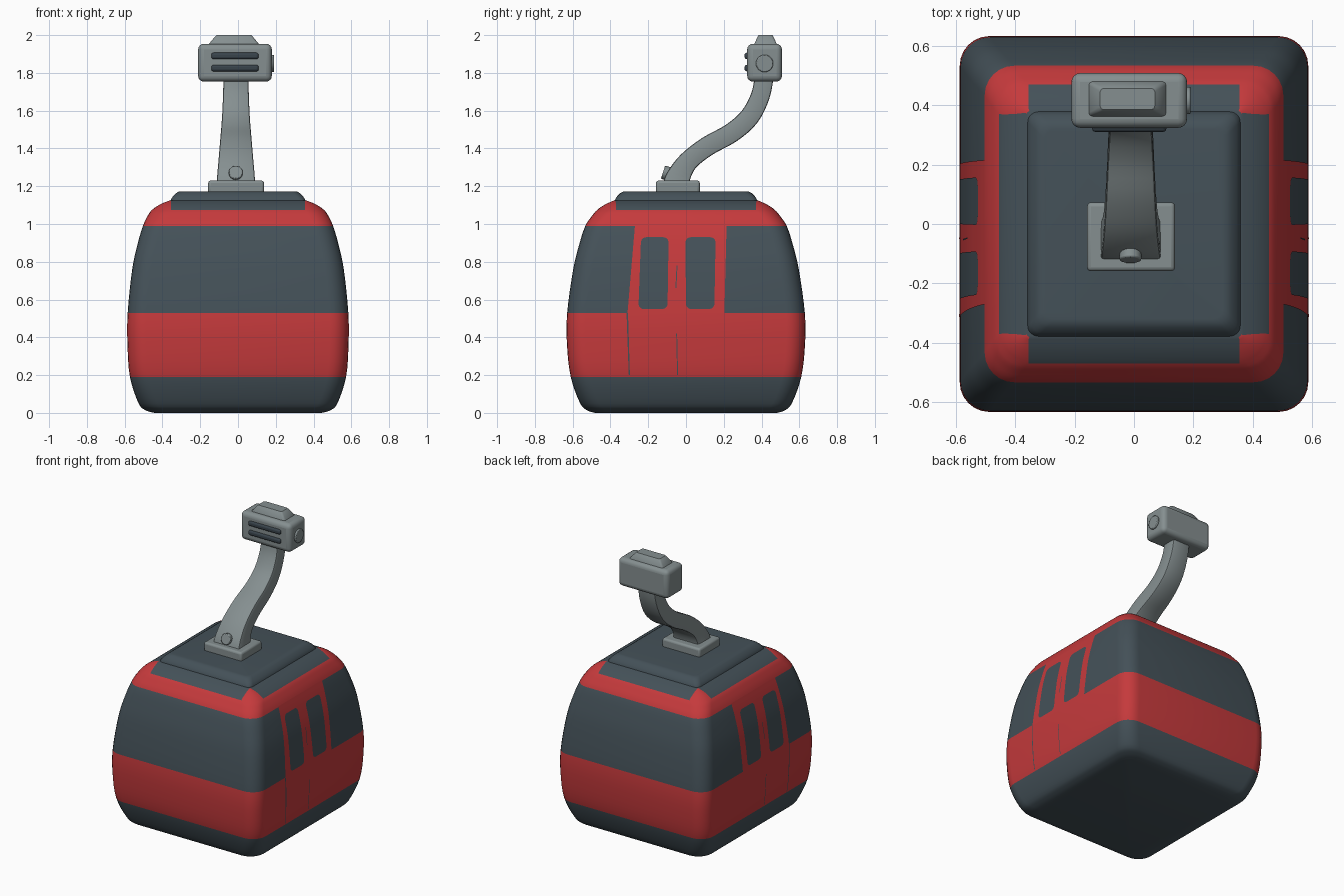
import bpy, bmesh, math
from mathutils import Vector, Euler

if "Cube" in bpy.data.objects:
    bpy.data.objects.remove(bpy.data.objects["Cube"])


def material(name, rgb):
    m = bpy.data.materials.new(name)
    m.diffuse_color = (*rgb, 1)
    m.use_nodes = True
    m.node_tree.nodes["Principled BSDF"].inputs["Base Color"].default_value = m.diffuse_color
    return m


SLATE = material("dark slate", (0.058, 0.082, 0.098))
RED = material("cabin red", (0.56, 0.042, 0.045))
GREY = material("metal grey", (0.235, 0.275, 0.28))
DARK = material("grille dark", (0.04, 0.056, 0.07))


def finish(obj, angle=35):
    bpy.ops.object.select_all(action='DESELECT')
    obj.select_set(True)
    bpy.context.view_layer.objects.active = obj
    bpy.ops.object.shade_smooth_by_angle(angle=math.radians(angle))
    return obj


def mesh_object(name, verts, faces, mats, indices=None):
    me = bpy.data.meshes.new(name)
    me.from_pydata(verts, [], faces)
    for m in mats:
        me.materials.append(m)
    if indices:
        me.polygons.foreach_set("material_index", indices)
    obj = bpy.data.objects.new(name, me)
    bpy.context.collection.objects.link(obj)
    return finish(obj)


def spline(points, steps):
    """Catmull-Rom curve through the points, any dimension."""
    p = [points[0]] + list(points) + [points[-1]]
    out = []
    for i in range(1, len(p) - 2):
        for k in range(steps):
            t = k / steps
            out.append(tuple(0.5 * (2 * b + (c - a) * t + (2 * a - 5 * b + 4 * c - d) * t * t
                                    + (3 * b - a - 3 * c + d) * t ** 3)
                             for a, b, c, d in zip(p[i - 1], p[i], p[i + 1], p[i + 2])))
    return out + [tuple(points[-1])]


def rounded_rect(hx, hy, r, n):
    """Counter-clockwise outline, n segments per corner."""
    pts = []
    for k, (sx, sy) in enumerate([(1, 1), (-1, 1), (-1, -1), (1, -1)]):
        for i in range(n + 1):
            a = math.pi / 2 * (k + i / n)
            pts.append((sx * (hx - r) + r * math.cos(a), sy * (hy - r) + r * math.sin(a)))
    return pts


def loft(name, rings, mats, rule=None):
    n = len(rings[0])
    verts = [v for ring in rings for v in ring]
    faces, idx = [], []
    for i in range(len(rings) - 1):
        for j in range(n):
            k = (j + 1) % n
            faces.append((i * n + j, i * n + k, (i + 1) * n + k, (i + 1) * n + j))
            idx.append(rule(i, j) if rule else 0)
    last = (len(rings) - 1) * n
    faces += [tuple(reversed(range(n))), tuple(range(last, last + n))]
    return mesh_object(name, verts, faces, mats, idx + [0, 0])


def box(name, center, size, bevel, mat, segments=3):
    bpy.ops.mesh.primitive_cube_add(size=1, location=center)
    obj = bpy.context.object
    obj.name = name
    obj.scale = size
    bpy.ops.object.transform_apply(location=False, rotation=False, scale=True)
    mod = obj.modifiers.new("bevel", 'BEVEL')
    mod.width, mod.segments = bevel, segments
    obj.data.materials.append(mat)
    return finish(obj)


def disc(name, center, radius, depth, rotation, mat):
    bpy.ops.mesh.primitive_cylinder_add(vertices=24, radius=radius, depth=depth,
                                        location=center, rotation=rotation)
    obj = bpy.context.object
    obj.name = name
    mod = obj.modifiers.new("bevel", 'BEVEL')
    mod.width, mod.segments, mod.limit_method = 0.005, 2, 'ANGLE'
    obj.data.materials.append(mat)
    return finish(obj)


# Cabin shell: height, half width, half depth; colours by height
PROFILE = [(0, 0.44, 0.48), (0.012, 0.485, 0.52), (0.05, 0.526, 0.56), (0.19, 0.572, 0.61),
           (0.36, 0.585, 0.63), (0.53, 0.584, 0.629), (0.76, 0.56, 0.597), (0.90, 0.53, 0.563),
           (0.99, 0.503, 0.533), (1.04, 0.48, 0.50), (1.075, 0.455, 0.47),
           (1.105, 0.41, 0.425), (1.125, 0.36, 0.38)]
STEPS, ARC = 4, 6
rows = spline(PROFILE, STEPS)


def cabin_colour(i, j):
    z = (rows[i][0] + rows[i + 1][0]) / 2
    corner = j % (ARC + 1) != ARC
    if z < 0.19 or 0.53 < z < 0.99 or (z > 1.075 and not corner):
        return 0
    return 1


loft("cabin_shell",
     [[(x, y, z) for x, y in rounded_rect(hx, hy, min(0.1, max(0.008, hx - 0.355)), ARC)]
      for z, hx, hy in rows], [SLATE, RED], cabin_colour)

# Raised roof panel
loft("roof_panel",
     [[(x, y, z) for x, y in rounded_rect(0.36 - d, 0.38 - d, 0.035, 4)]
      for z, d in [(1.10, 0), (1.125, 0.002), (1.145, 0.014), (1.163, 0.032), (1.171, 0.046), (1.173, 0.06)]],
     [SLATE])


def wall_x(z):
    for a, b in zip(rows, rows[1:]):
        if a[0] <= z <= b[0]:
            return a[1] + (b[1] - a[1]) * (z - a[0]) / (b[0] - a[0])


def side_plate(name, left, right, z0, z1, r, lift, mat):
    """Thin plate following both side walls; left/right give y at bottom and top."""
    levels = [(z0, 0), (z1, 0)]
    corner = [k * math.pi / 12 for k in range(7)] if r else [math.pi / 2]
    low = [(z0 + r * (1 - math.sin(math.pi / 2 - a)), r * (1 - math.sin(a))) for a in corner]
    mid = [(z0 + r + (z1 - z0 - 2 * r) * k / 16, 0) for k in range(1, 16)]
    if not r:
        low = [(z0, 0)]
    levels = low + mid + [(z0 + z1 - z, d) for z, d in reversed(low)]
    for side, s in (("right", 1), ("left", -1)):
        verts, faces = [], []
        for z, inset in levels:
            t = (z - z0) / (z1 - z0)
            x = s * (wall_x(z) + lift)
            verts.append((x, left[0] + (left[1] - left[0]) * t + inset, z))
            verts.append((x, right[0] + (right[1] - right[0]) * t - inset, z))
        for i in range(0, len(verts) - 2, 2):
            f = (i, i + 1, i + 3, i + 2)
            faces.append(f if s > 0 else f[::-1])
        mesh_object(f"{name}_{side}", verts, faces, [mat])


# Doors: red panel across the window band, two windows, thin seams
side_plate("door_panel", (-0.31, -0.27), (0.203, 0.215), 0.525, 0.995, 0, 0.002, RED)
side_plate("door_window_front", (-0.252, -0.238), (-0.098, -0.092), 0.55, 0.93, 0.028, 0.004, SLATE)
side_plate("door_window_rear", (0.0, -0.003), (0.15, 0.157), 0.55, 0.93, 0.028, 0.004, SLATE)
side_plate("door_edge_seam", (-0.303, -0.315), (-0.297, -0.307), 0.2, 0.53, 0, 0.003, SLATE)
side_plate("door_middle_seam_low", (-0.047, -0.052), (-0.042, -0.047), 0.2, 0.42, 0, 0.003, SLATE)
side_plate("door_middle_seam_high", (-0.056, -0.05), (-0.051, -0.045), 0.66, 0.78, 0, 0.004, SLATE)

# Hanger mount on the roof
box("hanger_mount", (-0.01, -0.043, 1.195), (0.296, 0.232, 0.07), 0.014, GREY)

# Curved hanger arm: y, z, half width, half thickness
path = spline([(-0.05, 1.20, 0.103, 0.075), (-0.04, 1.25, 0.098, 0.064), (0.013, 1.333, 0.09, 0.053),
               (0.114, 1.412, 0.083, 0.052), (0.24, 1.482, 0.077, 0.052),
               (0.336, 1.567, 0.072, 0.052), (0.394, 1.68, 0.068, 0.05),
               (0.415, 1.79, 0.065, 0.05)], 4)
arm = []
for i, (y, z, w, t) in enumerate(path):
    a, b = path[max(i - 1, 0)], path[min(i + 1, len(path) - 1)]
    d = Vector((b[0] - a[0], b[1] - a[1])).normalized()
    if i == 0:
        d = Vector((0, 1))
    arm.append([(-0.011 + u, y + v * d.y, z - v * d.x) for u, v in rounded_rect(w, t, 0.01, 2)])
loft("hanger_arm", arm, [GREY])

# Pivot bolt at the foot of the arm
disc("pivot_bolt", (-0.012, -0.098, 1.267), 0.037, 0.05, (math.radians(72), 0, 0), GREY)

# Cable grip head with tapered cap, side knob and front grille bars
box("grip_head", (-0.016, 0.416, 1.854), (0.39, 0.184, 0.2), 0.03, GREY, 4)
loft("grip_cap",
     [[(x - 0.022, y + 0.421, z) for x, y in rounded_rect(hx, hy, 0.012, 2)]
      for z, hx, hy in [(1.94, 0.132, 0.06), (1.956, 0.13, 0.058), (1.992, 0.1, 0.042), (2.0, 0.092, 0.036)]],
     [GREY])
disc("grip_knob", (0.176, 0.416, 1.85), 0.046, 0.03, (0, math.pi / 2, 0), GREY)
for i, z in enumerate((1.825, 1.89)):
    box(f"grille_bar_{i + 1}", (-0.016, 0.325, z), (0.25, 0.03, 0.034), 0.012, DARK)
